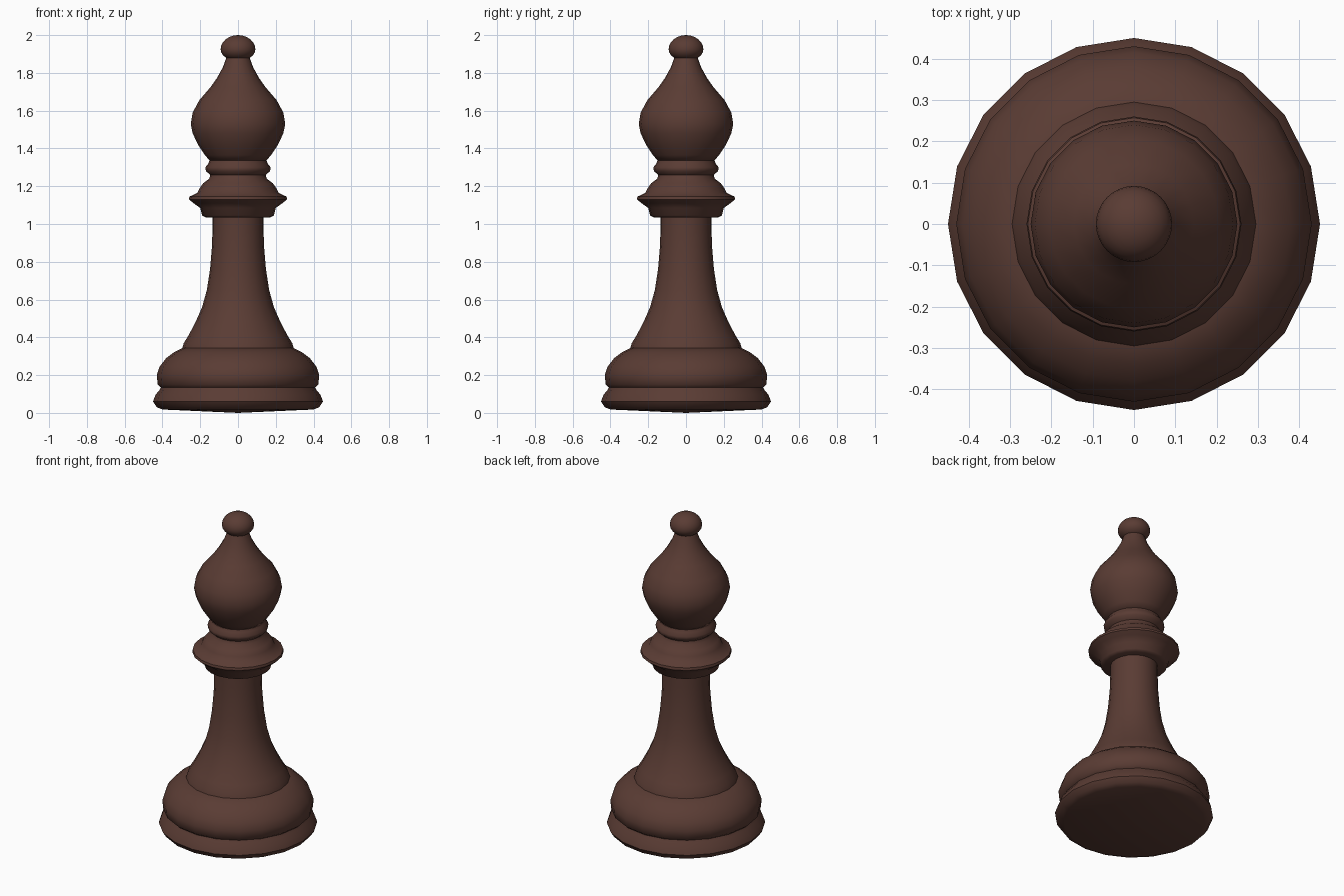
import bpy, bmesh, math

cube = bpy.data.objects.get("Cube")
if cube:
    bpy.data.objects.remove(cube, do_unlink=True)

wood = bpy.data.materials.new("dark_brown_wood")
wood.use_nodes = True
color = (0.102, 0.045, 0.034, 1)
wood.diffuse_color = color
wood.node_tree.nodes["Principled BSDF"].inputs["Base Color"].default_value = color


def lathe(name, profile, sides=20, angle=50):
    """Turn a (radius, height) profile around z into a smooth-shaded part."""
    bm = bmesh.new()
    verts = [bm.verts.new((r, 0, z)) for r, z in profile]
    edges = [bm.edges.new(pair) for pair in zip(verts, verts[1:])]
    bmesh.ops.spin(bm, geom=verts + edges, cent=(0, 0, 0), axis=(0, 0, 1),
                   angle=math.tau, steps=sides, use_merge=True)
    bmesh.ops.remove_doubles(bm, verts=bm.verts, dist=0.0005)
    bmesh.ops.recalc_face_normals(bm, faces=bm.faces)
    mesh = bpy.data.meshes.new(name)
    bm.to_mesh(mesh)
    bm.free()
    mesh.materials.append(wood)
    obj = bpy.data.objects.new(name, mesh)
    bpy.context.collection.objects.link(obj)
    bpy.ops.object.select_all(action="DESELECT")
    obj.select_set(True)
    bpy.context.view_layer.objects.active = obj
    bpy.ops.object.shade_smooth_by_angle(angle=math.radians(angle))
    return obj


# Foot ring and rounded base
lathe("base", [(0, 0), (.40, .018), (.43, .03), (.45, .06), (.437, .095),
               (.415, .122), (.408, .135), (.425, .15), (.43, .20),
               (.415, .245), (.38, .29), (.34, .32), (.295, .343), (0, .343)])

# Flared stem
lathe("stem", [(0, .335), (.295, .343), (.287, .37), (.262, .41), (.225, .48),
               (.19, .56), (.165, .65), (.148, .76), (.138, .88),
               (.135, .97), (.135, 1.05), (0, 1.05)])

# Stacked collar rings
lathe("collar", [(0, 1.035), (.17, 1.035), (.19, 1.045), (.20, 1.085),
                 (.235, 1.11), (.26, 1.13), (.257, 1.145), (.215, 1.165),
                 (.203, 1.19), (.185, 1.215), (.152, 1.24), (.147, 1.26),
                 (.17, 1.28), (.173, 1.30), (.157, 1.32), (.152, 1.335),
                 (0, 1.335)])

# Teardrop head
lathe("head", [(0, 1.33), (.15, 1.335), (.175, 1.365), (.212, 1.42),
               (.24, 1.48), (.25, 1.53), (.24, 1.59), (.205, 1.655),
               (.145, 1.725), (.11, 1.775), (.08, 1.83), (.062, 1.88), (0, 1.88)])

# Finial ball, slightly flattened below
ball = [(.092 * math.sin(a), 1.925 - (.075 if a > math.pi / 2 else .062) * -math.cos(a) * -1)
        for a in (math.pi * i / 12 for i in range(13))]
lathe("finial", ball, sides=32, angle=80)
